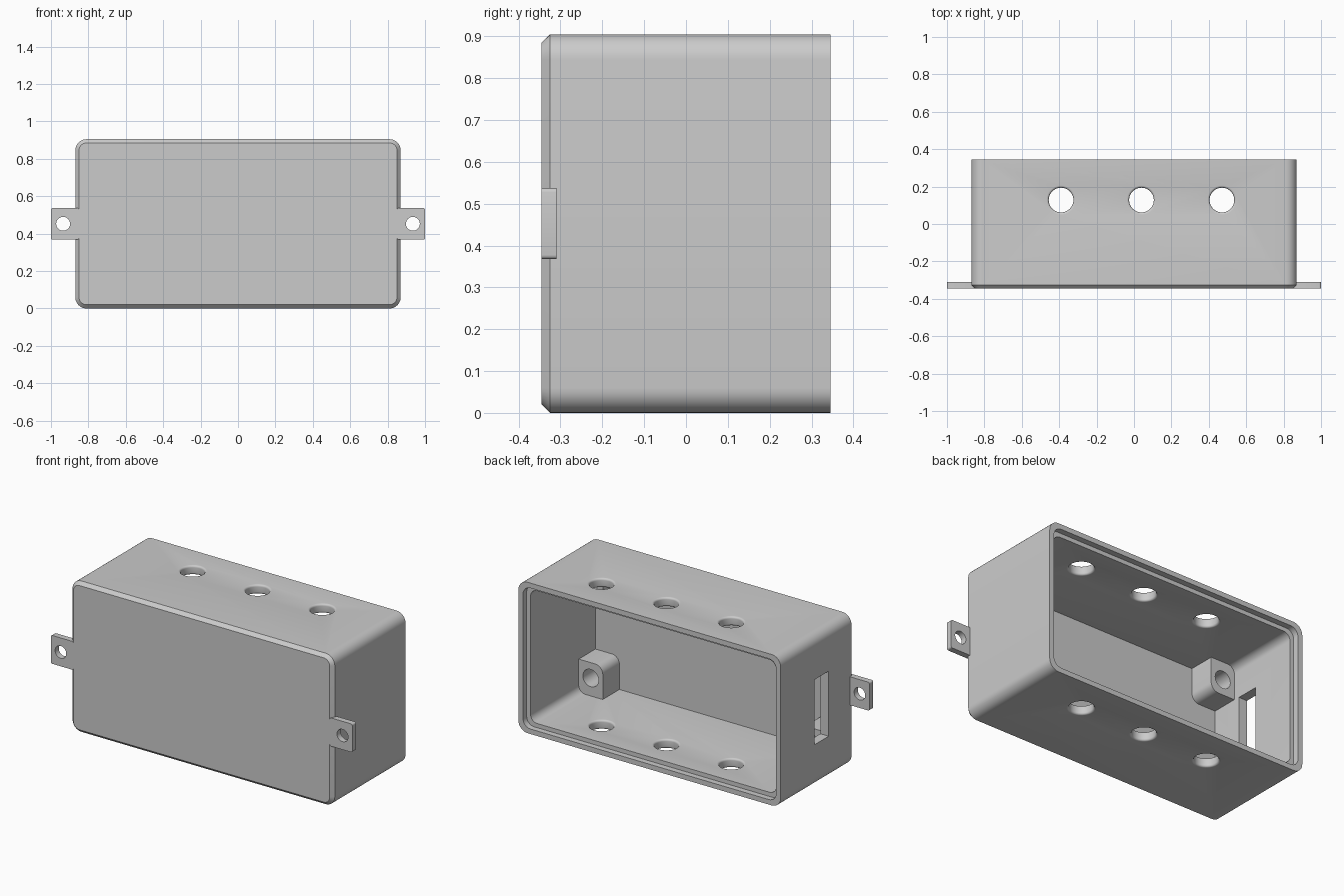
import bpy, bmesh, math
from mathutils import Matrix

if "Cube" in bpy.data.objects:
    bpy.data.objects.remove(bpy.data.objects["Cube"], do_unlink=True)

grey = bpy.data.materials.new("plain grey")
grey.use_nodes = True
GREY = (0.6, 0.6, 0.6, 1)
grey.diffuse_color = GREY
grey.node_tree.nodes["Principled BSDF"].inputs["Base Color"].default_value = GREY

W, H, D = 0.87, 0.905, 0.345      # half width, height, half depth
MID = H / 2
WALL, FRONT, RADIUS = 0.055, 0.04, 0.06


def finish(bm, name):
    bmesh.ops.recalc_face_normals(bm, faces=bm.faces)
    mesh = bpy.data.meshes.new(name)
    bm.to_mesh(mesh)
    bm.free()
    mesh.materials.append(grey)
    ob = bpy.data.objects.new(name, mesh)
    bpy.context.collection.objects.link(ob)
    return ob


def loft(bm, rings):
    """Skin equal-sized rings of points and cap both ends."""
    rings = [[bm.verts.new(p) for p in ring] for ring in rings]
    n = len(rings[0])
    for a, b in zip(rings, rings[1:]):
        for i in range(n):
            j = (i + 1) % n
            bm.faces.new((a[i], a[j], b[j], b[i]))
    bm.faces.new(rings[0])
    bm.faces.new(rings[-1])


def rounded_prism(name, cx, cz, hw, hh, radius, sections, steps=8):
    """Rounded rectangle in x/z, skinned through (y, inset) sections."""
    rings = []
    for y, inset in sections:
        r, ring = radius - inset, []
        for q, (sx, sz) in enumerate(((1, 1), (-1, 1), (-1, -1), (1, -1))):
            for k in range(steps + 1):
                a = (q + k / steps) * math.pi / 2
                ring.append((cx + sx * (hw - radius) + r * math.cos(a), y,
                             cz + sz * (hh - radius) + r * math.sin(a)))
        rings.append(ring)
    bm = bmesh.new()
    loft(bm, rings)
    return finish(bm, name)


def lathe(name, x, y, z, profile, along_y=False, sides=40):
    """Round solid from (height, radius) pairs, upright or along y."""
    bm = bmesh.new()
    loft(bm, [[(r * math.cos(t * math.tau / sides), r * math.sin(t * math.tau / sides), h)
               for t in range(sides)] for h, r in profile])
    if along_y:
        bm.transform(Matrix.Rotation(-math.pi / 2, 4, "X"))
    bm.transform(Matrix.Translation((x, y, z)))
    return finish(bm, name)


def cut(target, cutter):
    mod = target.modifiers.new("cut", "BOOLEAN")
    mod.operation, mod.solver, mod.object = "DIFFERENCE", "EXACT", cutter
    bpy.ops.object.select_all(action="DESELECT")
    bpy.context.view_layer.objects.active = target
    target.select_set(True)
    bpy.ops.object.modifier_apply(modifier=mod.name)
    bpy.data.objects.remove(cutter, do_unlink=True)


def smooth(ob):
    bpy.ops.object.select_all(action="DESELECT")
    bpy.context.view_layer.objects.active = ob
    ob.select_set(True)
    bpy.ops.object.shade_smooth_by_angle(angle=math.radians(30))


# Shell with chamfered front edge, hollowed from the back
shell = rounded_prism("enclosure_shell", 0, MID, W, MID, RADIUS,
                      [(-D, 0.02), (-D + 0.02, 0), (D, 0)])
cut(shell, rounded_prism("cavity", 0, MID, W - WALL, MID - WALL, 0.045,
                         [(-D + FRONT, 0), (D + 0.1, 0)]))

# Lid recess around the opening
cut(shell, rounded_prism("lid_recess", 0, MID, W - 0.03, MID - 0.03, 0.05,
                         [(D - 0.035, 0), (D + 0.1, 0)]))

# Cable holes through top and bottom walls, rounded on both lips
HOLE, LIP = 0.066, 0.012
arc = [(LIP - LIP * math.sin(a), HOLE + LIP - LIP * math.cos(a))
       for a in (k * math.pi / 10 for k in range(6))]
lower = [(-0.02, HOLE + LIP)] + [(h, r) for h, r in reversed(arc)]
upper = [(WALL - h, r) for h, r in arc] + [(WALL + 0.02, HOLE + LIP)]
for x in (-0.39, 0.04, 0.47):
    for z in (0, H - WALL):
        cut(shell, lathe("cable_hole", x, 0.128, z, lower + upper))

# Rectangular slot in one end wall
bm = bmesh.new()
bmesh.ops.create_cube(bm, size=1, matrix=Matrix.Translation((-W, -0.042, MID))
                      @ Matrix.Diagonal((0.2, 0.135, 0.39, 1)))
cut(shell, finish(bm, "slot_cutter"))
smooth(shell)

# Mounting ears on both ends, flush with the front
for side, label in ((1, "left"), (-1, "right")):
    ear = rounded_prism(label + "_mounting_ear", side * 0.925, MID, 0.075, 0.085, 0.01,
                        [(-D, 0), (-D + 0.035, 0)], steps=4)
    cut(ear, lathe("ear_hole", side * 0.935, -D, MID, [(-0.1, 0.037), (0.1, 0.037)], True))
    smooth(ear)

    # Screw posts in the inner corners
    for up, level in ((-1, "lower"), (1, "upper")):
        post = rounded_prism(f"{label}_{level}_screw_post", side * 0.7575, MID + up * 0.32,
                             0.1025, 0.1225, 0.05, [(-D + 0.02, 0), (-0.147, 0)])
        cut(post, lathe("screw_hole", side * 0.735, -0.147, MID + up * 0.29,
                        [(-0.13, 0.052), (0.1, 0.052)], True))
        smooth(post)
